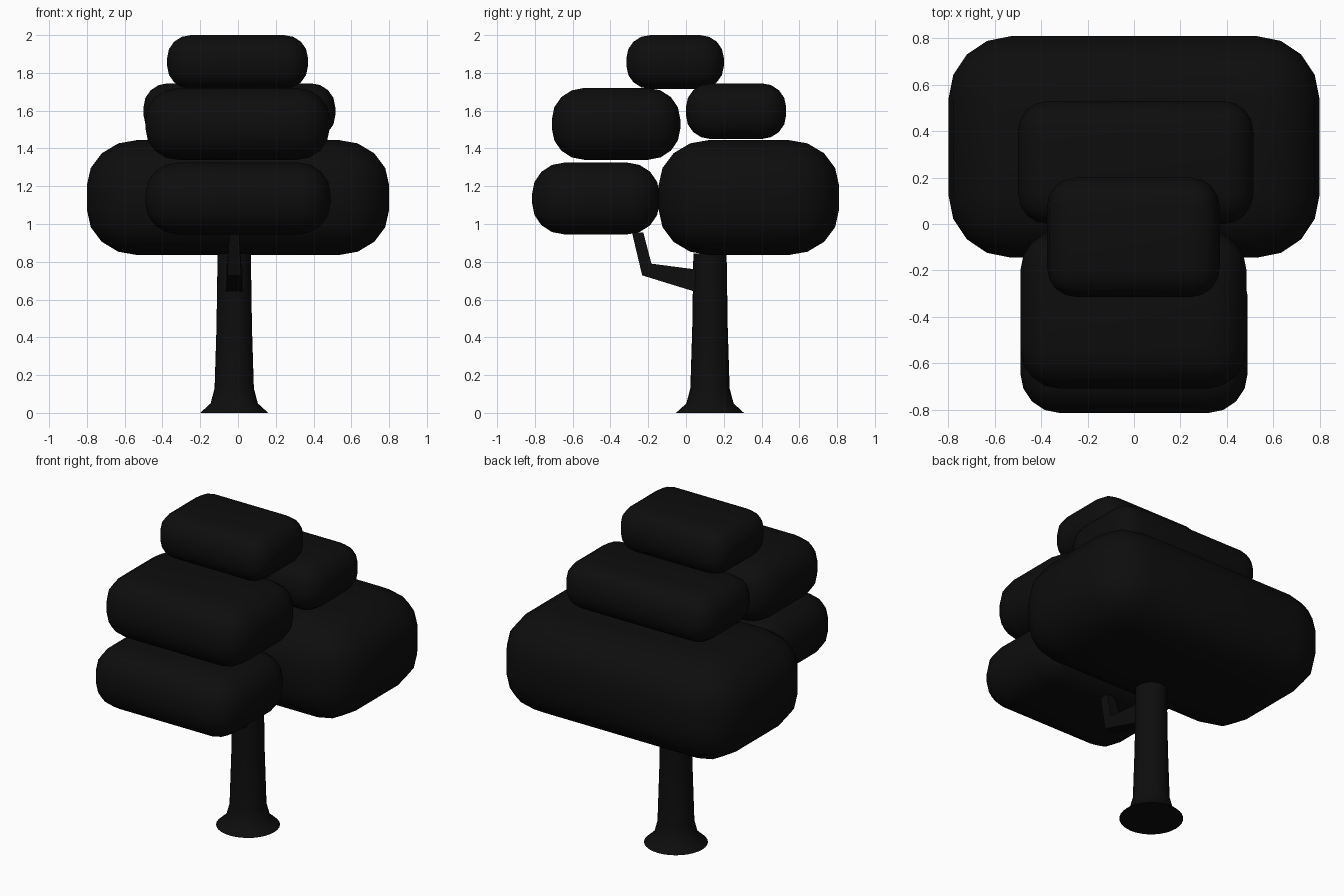
import bpy, bmesh, math
from mathutils import Vector

if "Cube" in bpy.data.objects:
    bpy.data.objects.remove(bpy.data.objects["Cube"])

black = bpy.data.materials.new("near_black")
black.diffuse_color = (0.004, 0.004, 0.004, 1)
black.use_nodes = True
black.node_tree.nodes["Principled BSDF"].inputs["Base Color"].default_value = black.diffuse_color


def finish(name, bm, angle):
    bmesh.ops.recalc_face_normals(bm, faces=bm.faces[:])
    mesh = bpy.data.meshes.new(name)
    bm.to_mesh(mesh)
    bm.free()
    mesh.materials.append(black)
    obj = bpy.data.objects.new(name, mesh)
    bpy.context.collection.objects.link(obj)
    bpy.ops.object.select_all(action='DESELECT')
    obj.select_set(True)
    bpy.context.view_layer.objects.active = obj
    bpy.ops.object.shade_smooth_by_angle(angle=math.radians(angle))
    return obj


def foliage(name, lo, hi, r, rz):
    """Rounded block between two corners, corner radius r sideways and rz upward."""
    lo, hi = Vector(lo), Vector(hi)
    size, mid, k = hi - lo, (lo + hi) / 2, rz / r
    bm = bmesh.new()
    bmesh.ops.create_cube(bm, size=1)
    bmesh.ops.scale(bm, vec=(size.x, size.y, size.z / k), verts=bm.verts[:])
    bmesh.ops.bevel(bm, geom=bm.edges[:], offset=r, segments=4,
                    profile=0.5, affect='EDGES', clamp_overlap=True)
    bmesh.ops.scale(bm, vec=(1, 1, k), verts=bm.verts[:])
    bmesh.ops.translate(bm, vec=mid, verts=bm.verts[:])
    finish(name, bm, 40)


def loft(name, rings, angle):
    """Skin a list of equal-length point rings and cap both ends."""
    bm = bmesh.new()
    loops = [[bm.verts.new(p) for p in ring] for ring in rings]
    n = len(loops[0])
    for a, b in zip(loops, loops[1:]):
        for i in range(n):
            j = (i + 1) % n
            bm.faces.new((a[i], a[j], b[j], b[i]))
    bm.faces.new(loops[0][::-1])
    bm.faces.new(loops[-1])
    finish(name, bm, angle)


# Foliage blocks
foliage("large_back_foliage", (-0.80, -0.145, 0.835), (0.80, 0.81, 1.445), 0.27, 0.24)
foliage("lower_front_foliage", (-0.49, -0.815, 0.945), (0.49, -0.14, 1.325), 0.17, 0.165)
foliage("upper_front_foliage", (-0.49, -0.71, 1.34), (0.485, -0.03, 1.72), 0.17, 0.165)
foliage("upper_back_foliage", (-0.50, 0.0, 1.45), (0.515, 0.53, 1.745), 0.13, 0.125)
foliage("top_foliage", (-0.375, -0.315, 1.715), (0.37, 0.2, 2.0), 0.125, 0.12)

# Trunk with flared foot
cx, cy, sides = -0.02, 0.127, 32
profile = [(0.18, 0), (0.125, 0.05), (0.104, 0.13), (0.094, 0.45), (0.088, 0.845)]
loft("trunk", [[(cx + r * math.cos(2 * math.pi * i / sides),
                 cy + r * math.sin(2 * math.pi * i / sides), z)
                for i in range(sides)] for r, z in profile], 50)

# Bent branch: half width, lower/outer (y, z), upper/inner (y, z)
sections = [(0.045, (0.07, 0.635), (0.07, 0.757)),
            (0.037, (-0.232, 0.728), (-0.183, 0.79)),
            (0.026, (-0.286, 0.955), (-0.226, 0.955))]
loft("branch", [[(cx - w, *a), (cx + w, *a), (cx + w, *b), (cx - w, *b)]
                for w, a, b in sections], 30)
